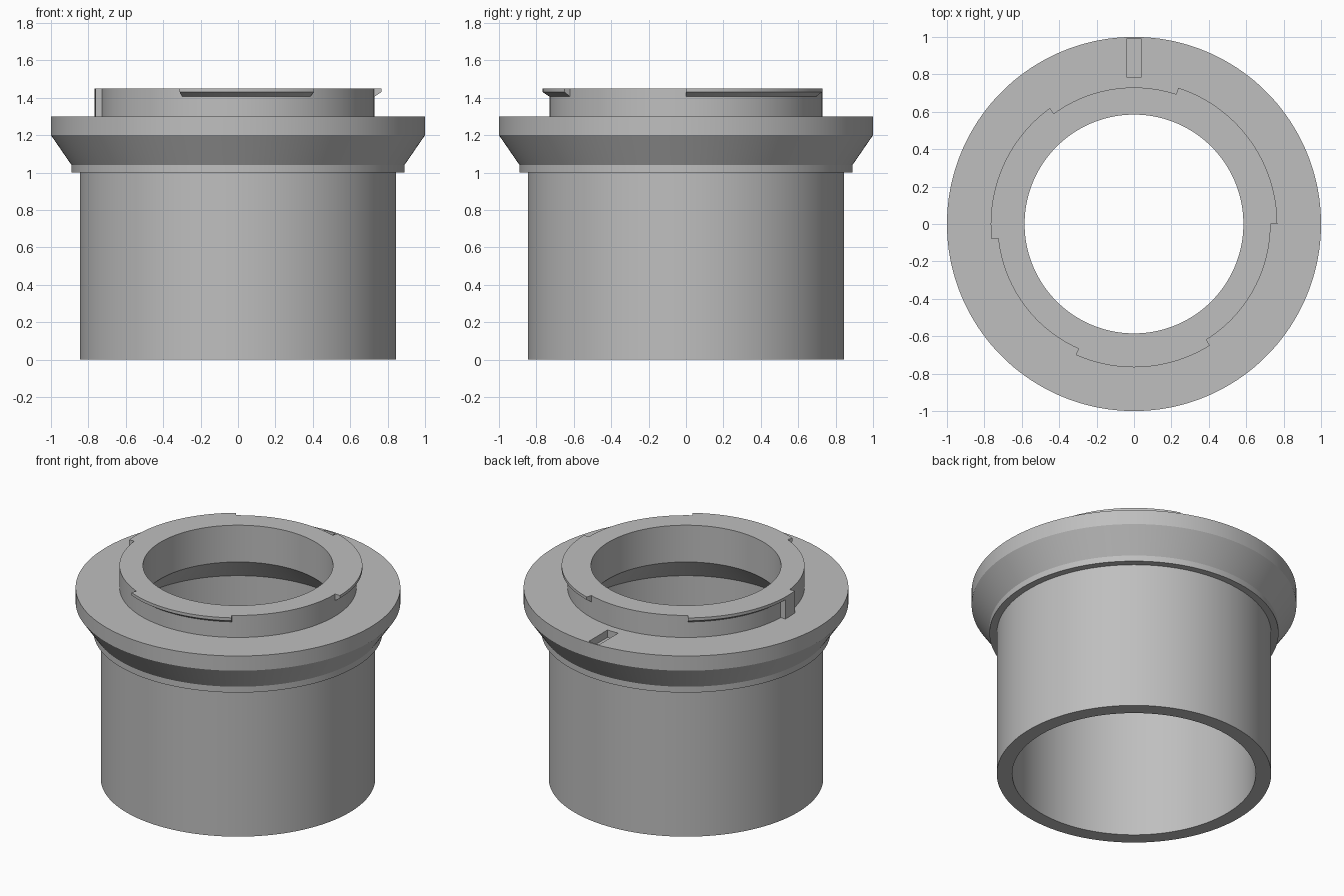
import bpy
import bmesh
from math import cos, sin, radians

STEP = 2  # degrees per segment, so lug ends line up with the body facets

cube = bpy.data.objects.get("Cube")
if cube:
    bpy.data.objects.remove(cube, do_unlink=True)

# Single material
grey = bpy.data.materials.new("plain_grey")
grey.use_nodes = True
GREY = (0.52, 0.52, 0.52, 1.0)
grey.diffuse_color = GREY
grey.node_tree.nodes["Principled BSDF"].inputs["Base Color"].default_value = GREY


def revolve(name, profile, start=0, end=360):
    """Sweep a closed (radius, z) profile about z; cap the ends of a partial sweep."""
    full = end - start == 360
    bm = bmesh.new()
    rings = []
    for a in range(start, end if full else end + STEP, STEP):
        c, s = cos(radians(a)), sin(radians(a))
        rings.append([bm.verts.new((r * c, r * s, z)) for r, z in profile])
    pairs = list(zip(rings, rings[1:]))
    if full:
        pairs.append((rings[-1], rings[0]))
    else:
        bm.faces.new(rings[0])
        bm.faces.new(rings[-1])
    n = len(profile)
    for a, b in pairs:
        for i in range(n):
            j = (i + 1) % n
            bm.faces.new((a[i], b[i], b[j], a[j]))
    bmesh.ops.recalc_face_normals(bm, faces=bm.faces)
    mesh = bpy.data.meshes.new(name)
    bm.to_mesh(mesh)
    bm.free()
    mesh.materials.append(grey)
    obj = bpy.data.objects.new(name, mesh)
    bpy.context.collection.objects.link(obj)
    return obj


def activate(obj):
    bpy.ops.object.select_all(action='DESELECT')
    obj.select_set(True)
    bpy.context.view_layer.objects.active = obj


# Body: barrel, lip, flared flange, neck and stepped bore with a conical shoulder
body = revolve("adapter_body", [
    (0.75, 0), (0.845, 0), (0.845, 1.0), (0.89, 1.0), (0.89, 1.04),
    (1.0, 1.2), (1.0, 1.3), (0.73, 1.3), (0.73, 1.45),
    (0.585, 1.45), (0.585, 1.2), (0.75, 1.03)])

# Locating slot cut into the flange top at the back
bpy.ops.mesh.primitive_cube_add(size=1, location=(0, 0.888, 1.3))
cutter = bpy.context.object
cutter.name = "slot_cutter"
cutter.scale = (0.08, 0.204, 0.1)
cutter.hide_render = True
cutter.data.materials.append(grey)
cut = body.modifiers.new("slot", 'BOOLEAN')
cut.operation = 'DIFFERENCE'
cut.solver = 'EXACT'
cut.object = cutter
activate(body)
bpy.ops.object.modifier_apply(modifier="slot")
bpy.data.objects.remove(cutter, do_unlink=True)

# Bayonet lugs with chamfered undersides
lug_profile = [(0.73, 1.45), (0.766, 1.45), (0.766, 1.43), (0.73, 1.406)]
parts = [body]
for name, start, end in (("left_lug", 0, 72), ("right_lug", 126, 178),
                         ("front_lug", 246, 302)):
    parts.append(revolve(name, lug_profile, start, end))

# Full-height stop post that ends the right lug
parts.append(revolve("stop_post", [(0.73, 1.45), (0.766, 1.45),
                                   (0.766, 1.3), (0.73, 1.3)], 178, 186))

for part in parts:
    activate(part)
    bpy.ops.object.shade_smooth_by_angle(angle=radians(30))
